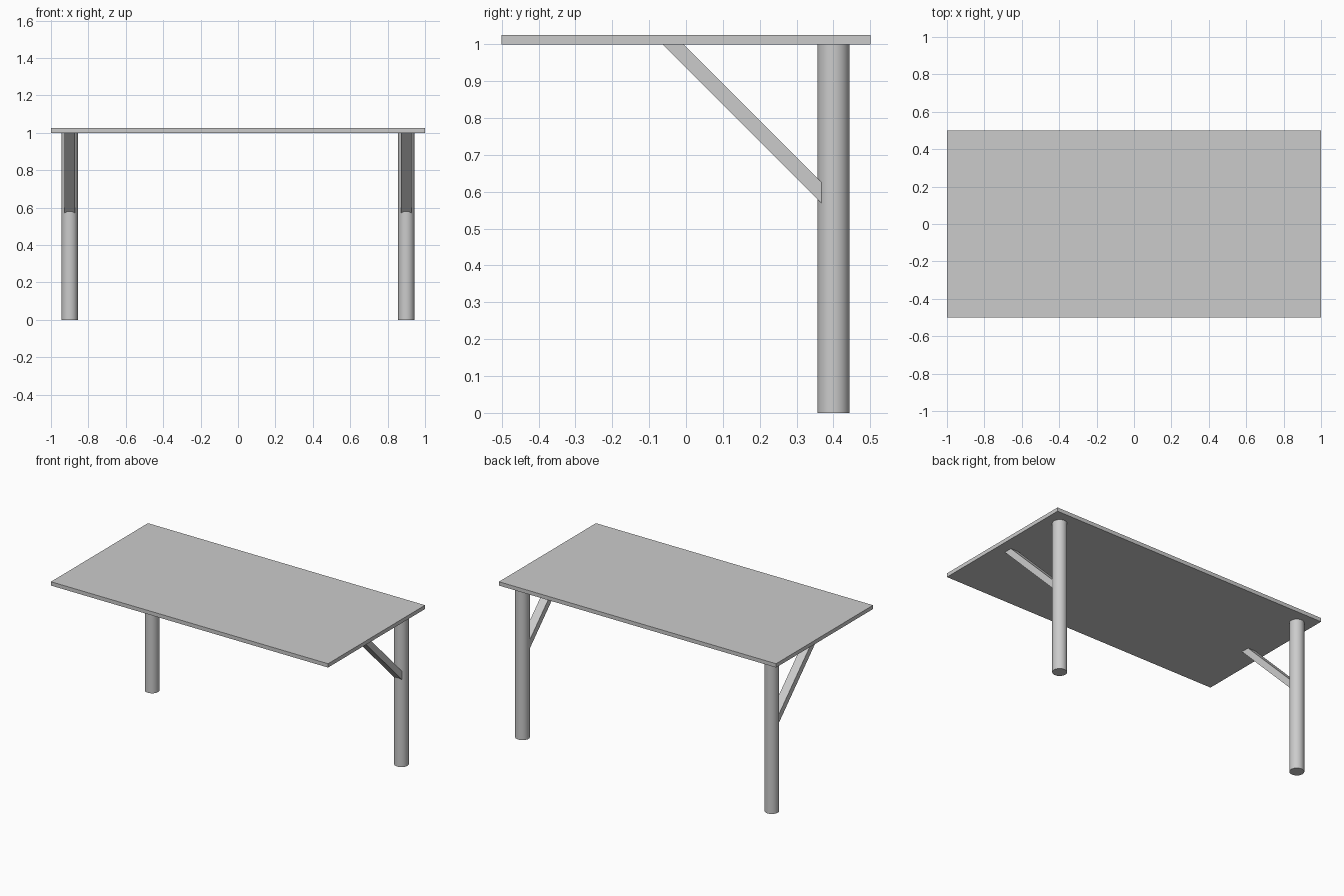
import bpy, bmesh

if "Cube" in bpy.data.objects:
    bpy.data.objects.remove(bpy.data.objects["Cube"])

def prism(name, profile, x0, x1):
    """Extrude a closed (y, z) profile along x."""
    bm = bmesh.new()
    f = bm.faces.new([bm.verts.new((x0, y, z)) for y, z in profile])
    ext = bmesh.ops.extrude_face_region(bm, geom=[f])
    verts = [v for v in ext["geom"] if isinstance(v, bmesh.types.BMVert)]
    bmesh.ops.translate(bm, verts=verts, vec=(x1 - x0, 0, 0))
    bmesh.ops.recalc_face_normals(bm, faces=bm.faces)
    me = bpy.data.meshes.new(name)
    bm.to_mesh(me)
    bm.free()
    ob = bpy.data.objects.new(name, me)
    bpy.context.collection.objects.link(ob)
    return ob

# Table top
prism("table_top", [(-.5, 1), (.5, 1), (.5, 1.025), (-.5, 1.025)], -1, 1)

for side, x in (("left", -.9), ("right", .9)):
    # Round leg at the back
    bpy.ops.mesh.primitive_cylinder_add(vertices=32, radius=.0435, depth=1, location=(x, .4, .5))
    leg = bpy.context.object
    leg.name = side + "_leg"
    bpy.ops.object.shade_smooth_by_angle()
    # Diagonal brace running from the leg to the underside of the top
    prism(side + "_brace", [(-.063, 1), (-.007, 1), (.38, .613), (.38, .557)], x - .028, x + .028)
